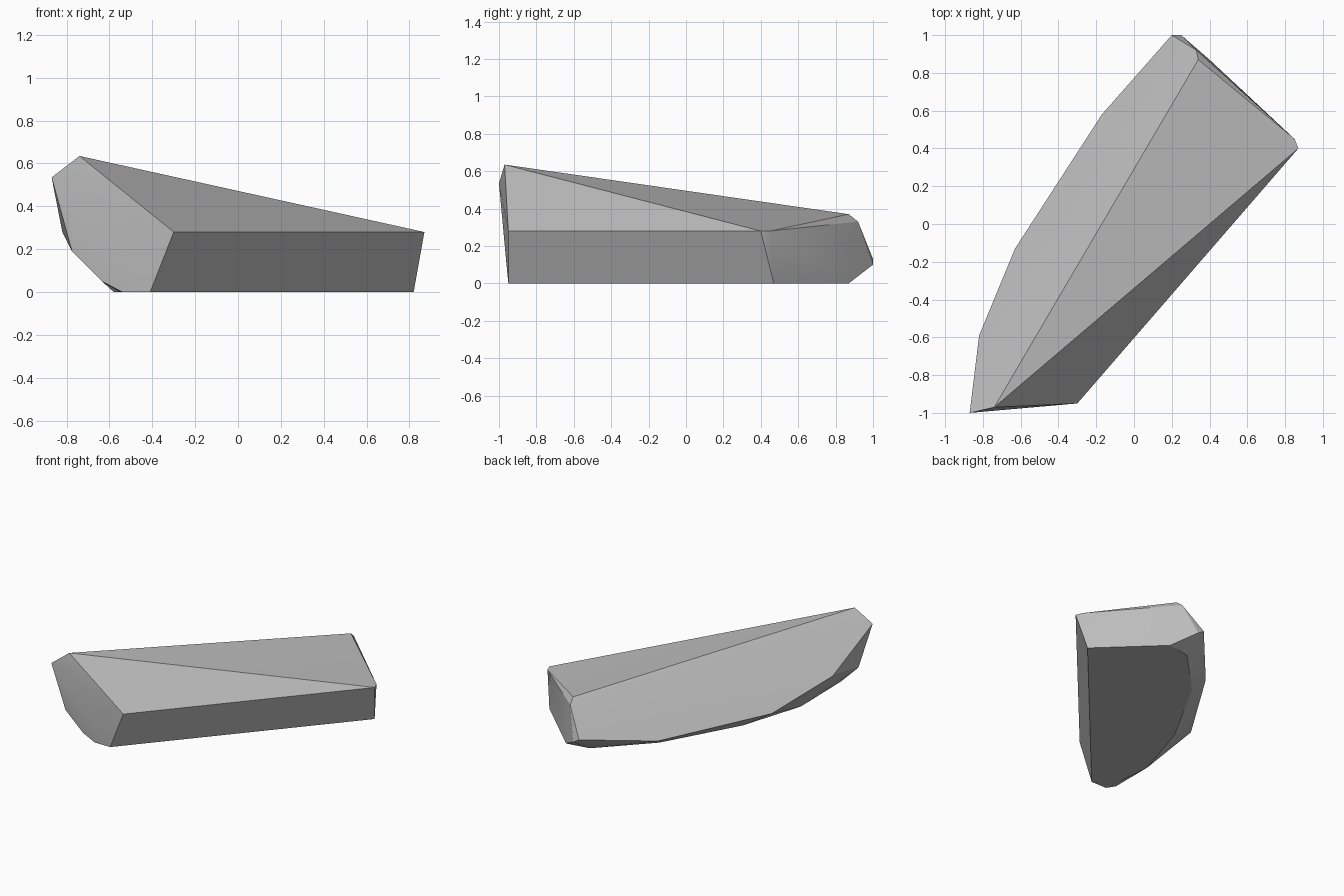
import bpy, bmesh, math

default_cube = bpy.data.objects.get("Cube")
if default_cube:
    bpy.data.objects.remove(default_cube, do_unlink=True)


def flat_material(name, color):
    material = bpy.data.materials.new(name)
    material.use_nodes = True
    material.diffuse_color = color
    material.node_tree.nodes["Principled BSDF"].inputs["Base Color"].default_value = color
    return material


def convex_rock(name, corners, material):
    """Wrap a convex chipped stone around its corner points."""
    bm = bmesh.new()
    for corner in corners:
        bm.verts.new(corner)
    hull = bmesh.ops.convex_hull(bm, input=bm.verts[:])
    spare = {v for key in ("geom_interior", "geom_unused") for v in hull[key]
             if isinstance(v, bmesh.types.BMVert)}
    bmesh.ops.delete(bm, geom=list(spare), context="VERTS")
    bmesh.ops.recalc_face_normals(bm, faces=bm.faces[:])
    mesh = bpy.data.meshes.new(name)
    bm.to_mesh(mesh)
    bm.free()
    mesh.materials.append(material)
    rock = bpy.data.objects.new(name, mesh)
    bpy.context.collection.objects.link(rock)
    return rock


# Top ridge and the straight cut along the right-hand side
ridge = [(-.74, -.97, .635), (.34, .87, .37), (.33, .92, .33)]
cut_side = [(-.3, -.95, .28), (.87, .4, .28), (.85, .45, .28),
            (-.41, -.95, 0), (.82, .47, 0)]

# Rounded rim of the sloping slab face
slab_rim = [(-.87, -1, .535), (-.82, -.59, .28), (-.63, -.13, .12),
            (-.17, .58, .06), (.2, 1, .13), (.25, 1, .1)]

# Curved lower edge of the front end
front_curve = [(-.775, -.965, .19), (-.635, -.955, .05), (-.54, -.95, 0)]

# Outline of the flat base
base = [(-.58, -.55, 0), (-.43, -.07, 0), (-.12, .49, 0),
        (.22, .84, 0), (.4, .87, 0)]

stone_grey = flat_material("stone_grey", (.5, .5, .5, 1))
rock = convex_rock("rock", ridge + cut_side + slab_rim + front_curve + base, stone_grey)

# Soft shading across shallow creases, crisp main edges
bpy.ops.object.select_all(action="DESELECT")
rock.select_set(True)
bpy.context.view_layer.objects.active = rock
bpy.ops.object.shade_smooth_by_angle(angle=math.radians(25))
